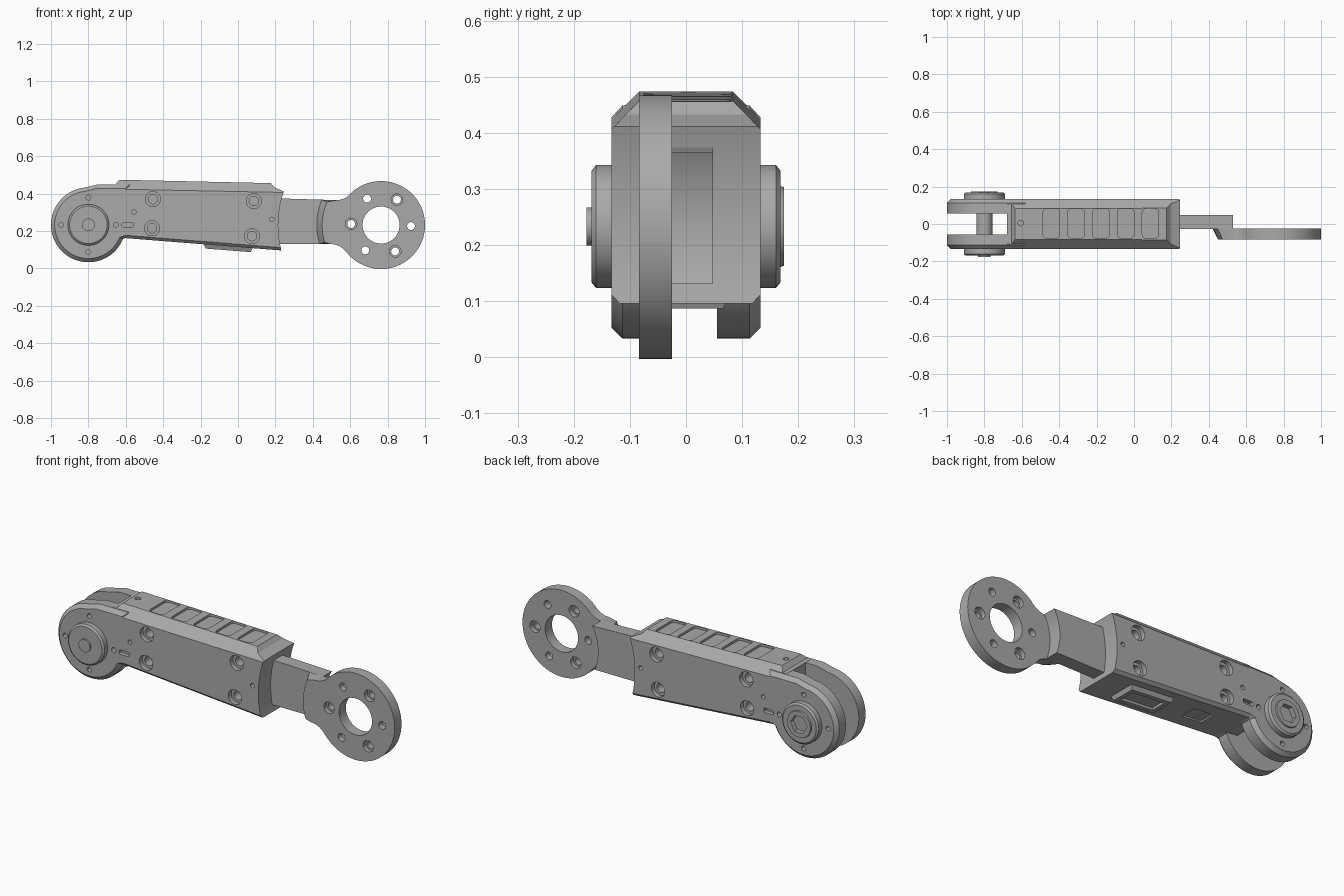
import bpy, bmesh
from math import sin, cos, radians, pi

if "Cube" in bpy.data.objects:
    bpy.data.objects.remove(bpy.data.objects["Cube"])

grey = bpy.data.materials.new("machined_grey")
grey.use_nodes = True
grey.diffuse_color = (0.4, 0.4, 0.4, 1)
grey.node_tree.nodes["Principled BSDF"].inputs["Base Color"].default_value = grey.diffuse_color

FORK = (-0.8, 0.233)   # pivot centre in x, z
RING = (0.765, 0.232)  # end ring centre in x, z
W = 0.133              # half width of the housing


def arc(c, r, a0, a1, n=24):
    """Points (x, z) on an arc, angles in degrees."""
    angles = [radians(a0 + (a1 - a0) * i / n) for i in range(n + 1)]
    return [(c[0] + r * cos(a), c[1] + r * sin(a)) for a in angles]


def circle(c, r, n=32):
    return arc(c, r, 0, 360, n)[:-1]


def at_y(profile, y):
    return [(x, y, z) for x, z in profile]


def loft(bm, rings):
    """Skin a stack of equal-length rings and cap both ends."""
    loops = [[bm.verts.new(p) for p in ring] for ring in rings]
    n = len(loops[0])
    faces = [bm.faces.new((a[i], a[(i + 1) % n], b[(i + 1) % n], b[i]))
             for a, b in zip(loops, loops[1:]) for i in range(n)]
    faces += [bm.faces.new(loops[0]), bm.faces.new(loops[-1])]
    bmesh.ops.recalc_face_normals(bm, faces=faces)


def turned(c, steps, n=32):
    """Rings of a part turned about y, from (y, radius) steps."""
    return [at_y(circle(c, r, n), y) for y, r in steps]


def finish(name, bm):
    mesh = bpy.data.meshes.new(name)
    bm.to_mesh(mesh)
    bm.free()
    mesh.materials.append(grey)
    ob = bpy.data.objects.new(name, mesh)
    bpy.context.collection.objects.link(ob)
    return ob


def make(name, rings):
    bm = bmesh.new()
    loft(bm, rings)
    return finish(name, bm)


def activate(ob):
    bpy.ops.object.select_all(action='DESELECT')
    ob.select_set(True)
    bpy.context.view_layer.objects.active = ob


def cut(obs, bm):
    """Subtract all cutter solids from each object."""
    cutter = finish("cutter", bm)
    cutter.hide_render = True
    for ob in obs:
        mod = ob.modifiers.new("cut", 'BOOLEAN')
        mod.operation, mod.solver, mod.object = 'DIFFERENCE', 'EXACT', cutter
        activate(ob)
        bpy.ops.object.modifier_apply(modifier=mod.name)
    bpy.data.objects.remove(cutter)


def rounded(cx, cz, w, h, r):
    """Rounded rectangle profile."""
    pts = []
    for k, (sx, sz) in enumerate(((1, 1), (-1, 1), (-1, -1), (1, -1))):
        c = (cx + sx * (w / 2 - r), cz + sz * (h / 2 - r))
        pts += arc(c, r, 90 * k, 90 * k + 90, 6)
    return pts


def side_top(x):
    return 0.427 - 0.02 * (x + 0.8)


def side_bottom(x):
    return 0.178 - 0.079 * (x + 0.615)


def roof(x):
    return 0.474 - 0.022 * (x + 0.635)


# Housing: octagonal sections along x
def section(x, top):
    hi, lo = side_top(x), side_bottom(x)
    half = [(W, hi), (W, lo), (W - 0.015, lo - 0.015)]
    wt = W - (top - hi)
    return ([(x, wt, top)] + [(x, y, z) for y, z in half]
            + [(x, -y, z) for y, z in reversed(half)] + [(x, -wt, top)])


tops = [(-0.68, 0.45), (-0.655, 0.45), (-0.635, 0.474), (0.175, 0.456), (0.195, 0.433), (0.25, 0.409)]
housing = make("housing", [section(x, t) for x, t in tops])

# Fork cheeks with chamfered outer rims
cheek = arc(FORK, 0.2, 95, 338, 56) + [(-0.58, 0.17), (-0.58, 0.449), (-0.75, 0.449)]
small = [(FORK[0] + 0.9 * (x - FORK[0]), FORK[1] + 0.9 * (z - FORK[1])) for x, z in cheek]
cheeks = [make(name, [at_y(cheek, s * 0.055), at_y(cheek, s * 0.113), at_y(small, s * W)])
          for name, s in (("front_fork_cheek", -1), ("back_fork_cheek", 1))]

# Bolt holes, slots and small holes on both sides, then roof and floor pockets
bm = bmesh.new()
for s in (-1, 1):
    for c in ((-0.455, 0.37), (0.085, 0.36), (-0.46, 0.215), (0.075, 0.172)):
        loft(bm, turned(c, [(s * 0.2, 0.04), (s * 0.108, 0.04), (s * 0.108, 0.025), (s * 0.06, 0.025)]))
    for c in circle(FORK, 0.146, 4):
        loft(bm, turned(c, [(s * 0.2, 0.013), (s * 0.1, 0.013)], 16))
    for c in ((-0.557, 0.302), (0.18, 0.262)):
        loft(bm, turned(c, [(s * 0.2, 0.012), (s * 0.1, 0.012)], 16))
    slot = rounded(-0.59, 0.232, 0.058, 0.024, 0.005)
    loft(bm, [at_y(slot, s * 0.2), at_y(slot, s * 0.11)])
for i in range(5):
    outline = rounded(-0.442 + 0.1325 * i, 0.003, 0.088, 0.158, 0.02)
    loft(bm, [[(x, y, roof(x) + d) for x, y in outline] for d in (0.05, -0.012)])
loft(bm, [[(x, y, z) for x, y in circle((-0.605, 0.005), 0.015, 16)] for z in (0.55, 0.44)])
loft(bm, [[(x, y, side_bottom(x) - 0.015 + d) for x, y in rounded(-0.39, 0, 0.12, 0.09, 0.01)]
          for d in (-0.03, 0.008)])
loft(bm, turned(RING, [(-0.3, 0.55), (0.3, 0.55)], 128))
cut([housing] + cheeks, bm)


# Raised, hollowed pad under the housing
def pad_ring(inset, d):
    x0, x1, y = -0.185 + inset, 0.08 - inset, 0.078 - inset
    return [(x, v, side_bottom(x) - 0.015 + d) for x, v in ((x0, -y), (x1, -y), (x1, y), (x0, y))]


pad = make("bottom_pad", [pad_ring(0, 0.004), pad_ring(0.012, -0.022),
                          pad_ring(0.035, -0.022), pad_ring(0.038, -0.01)])

# Pivot pin and its two end caps
pin = make("pivot_pin", turned(FORK, [(-0.07, 0.043), (0.07, 0.043)], 48))
front_cap = make("front_pivot_cap", turned(FORK, [
    (-0.12, 0.11), (-0.16, 0.11), (-0.168, 0.1), (-0.168, 0.034), (-0.177, 0.034)], 64))
back_cap = make("back_pivot_cap", turned(FORK, [
    (0.12, 0.11), (0.16, 0.11), (0.168, 0.1), (0.168, 0.072), (0.175, 0.07)], 64))
bm = bmesh.new()
loft(bm, turned(FORK, [(0.2, 0.05), (0.15, 0.05)], 6))
cut([back_cap], bm)

# Neck with an arched end
neck_profile = [(0.1, 0.13), (0.1, 0.378)] + arc(RING, 0.27, 150.5, 202, 20)
neck = make("neck", [at_y(neck_profile, -0.027), at_y(neck_profile, 0.048)])


# End plate: ring blended into a web by tangent fillets
def plate(r_left):
    return (arc((0.526, 0.465), 0.1, 315.4, 270, 10)
            + arc(RING, r_left, 157, 197, 16)
            + arc((0.496, 0.03), 0.1, 90, 37, 10)
            + arc(RING, 0.235, -143, 135, 72)[1:-1])


end_plate = make("end_ring_plate", [at_y(plate(0.345), -0.025), at_y(plate(0.315), -0.084)])
bm = bmesh.new()
loft(bm, turned(RING, [(-0.2, 0.099), (0.1, 0.099)], 64))
for i, c in enumerate(arc(RING, 0.16, -2, 298, 5)):
    wide, narrow = 0.031, 0.021
    if i % 2:  # counterbored from the front
        steps = [(-0.2, wide), (-0.06, wide), (-0.06, narrow), (0.1, narrow)]
    else:      # counterbored from the back
        steps = [(-0.2, narrow), (-0.05, narrow), (-0.05, wide), (0.1, wide)]
    loft(bm, turned(c, steps, 24))
cut([end_plate], bm)

# Smooth curved walls, keep machined edges crisp
for ob in [housing, *cheeks, pad, pin, front_cap, back_cap, neck, end_plate]:
    activate(ob)
    bpy.ops.object.shade_smooth_by_angle(angle=pi / 9)
